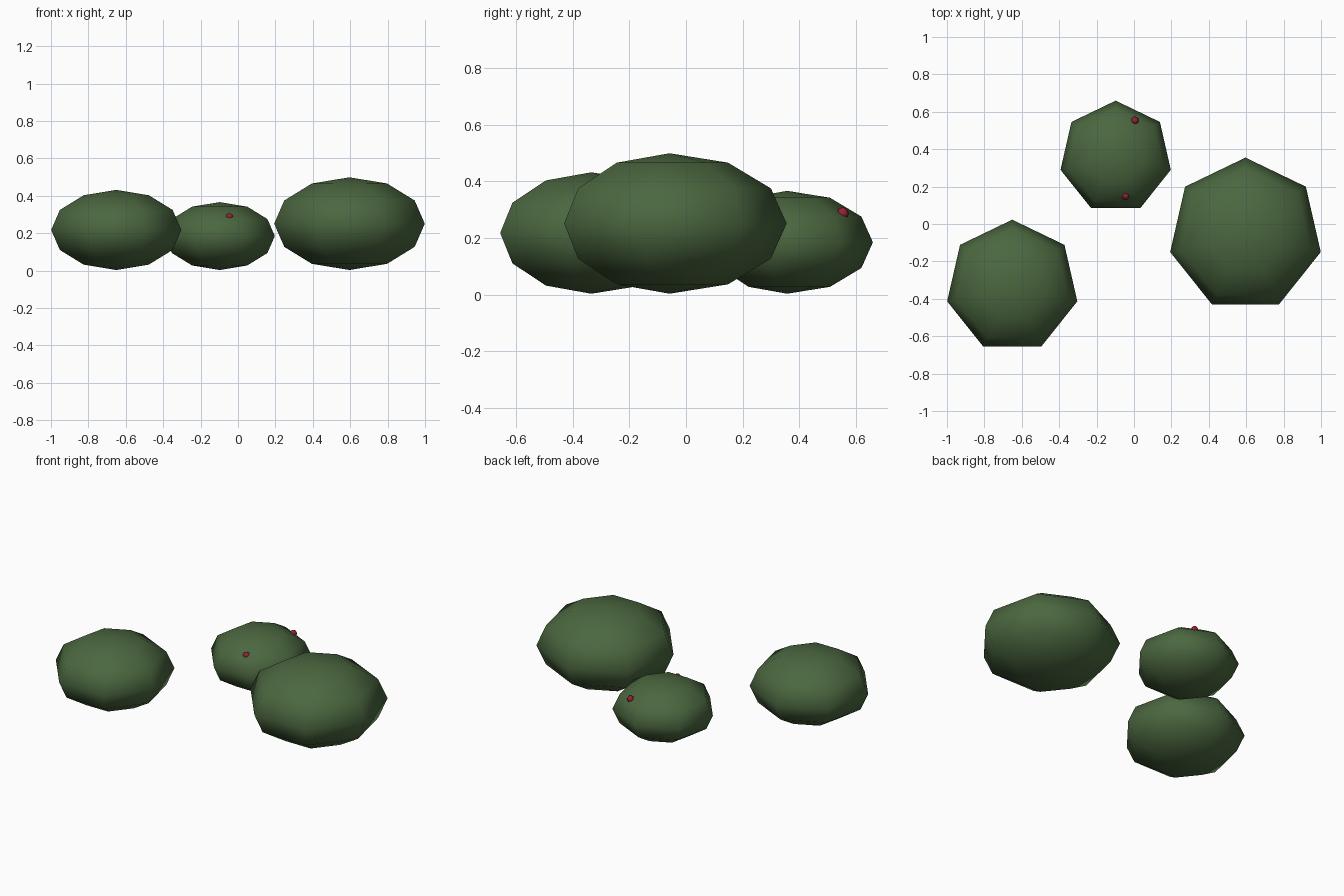
import bpy

cube = bpy.data.objects.get("Cube")
if cube:
    bpy.data.objects.remove(cube, do_unlink=True)


def make_material(name, color):
    mat = bpy.data.materials.new(name)
    mat.use_nodes = True
    mat.diffuse_color = color
    bsdf = next(n for n in mat.node_tree.nodes if n.type == 'BSDF_PRINCIPLED')
    bsdf.inputs["Base Color"].default_value = color
    return mat


def ball(name, center, radius, squash, segments, rings, mat):
    """Low-poly smooth sphere with a vertical squash."""
    bpy.ops.mesh.primitive_uv_sphere_add(
        segments=segments, ring_count=rings, radius=radius, location=center)
    obj = bpy.context.object
    obj.name = name
    obj.scale.z = squash
    bpy.ops.object.transform_apply(location=False, rotation=False, scale=True)
    bpy.ops.object.shade_smooth()
    obj.data.materials.append(mat)
    return obj


leaf_green = make_material("leaf green", (0.07, 0.135, 0.05, 1))
berry_red = make_material("berry red", (0.30, 0.015, 0.035, 1))

# Flattened bushes: name, x, y, radius
SQUASH = 0.6
for name, x, y, radius in (
        ("large_bush", 0.596, -0.058, 0.413),
        ("medium_bush", -0.651, -0.334, 0.357),
        ("small_bush", -0.098, 0.357, 0.3025)):
    ball(name, (x, y, radius * SQUASH + 0.003), radius, SQUASH, 7, 6, leaf_green)

# Berries half sunk into the small bush
for name, x, y in (("back_berry", 0.005, 0.553), ("front_berry", -0.045, 0.15)):
    ball(name, (x, y, 0.286), 0.022, 1, 6, 4, berry_red)
